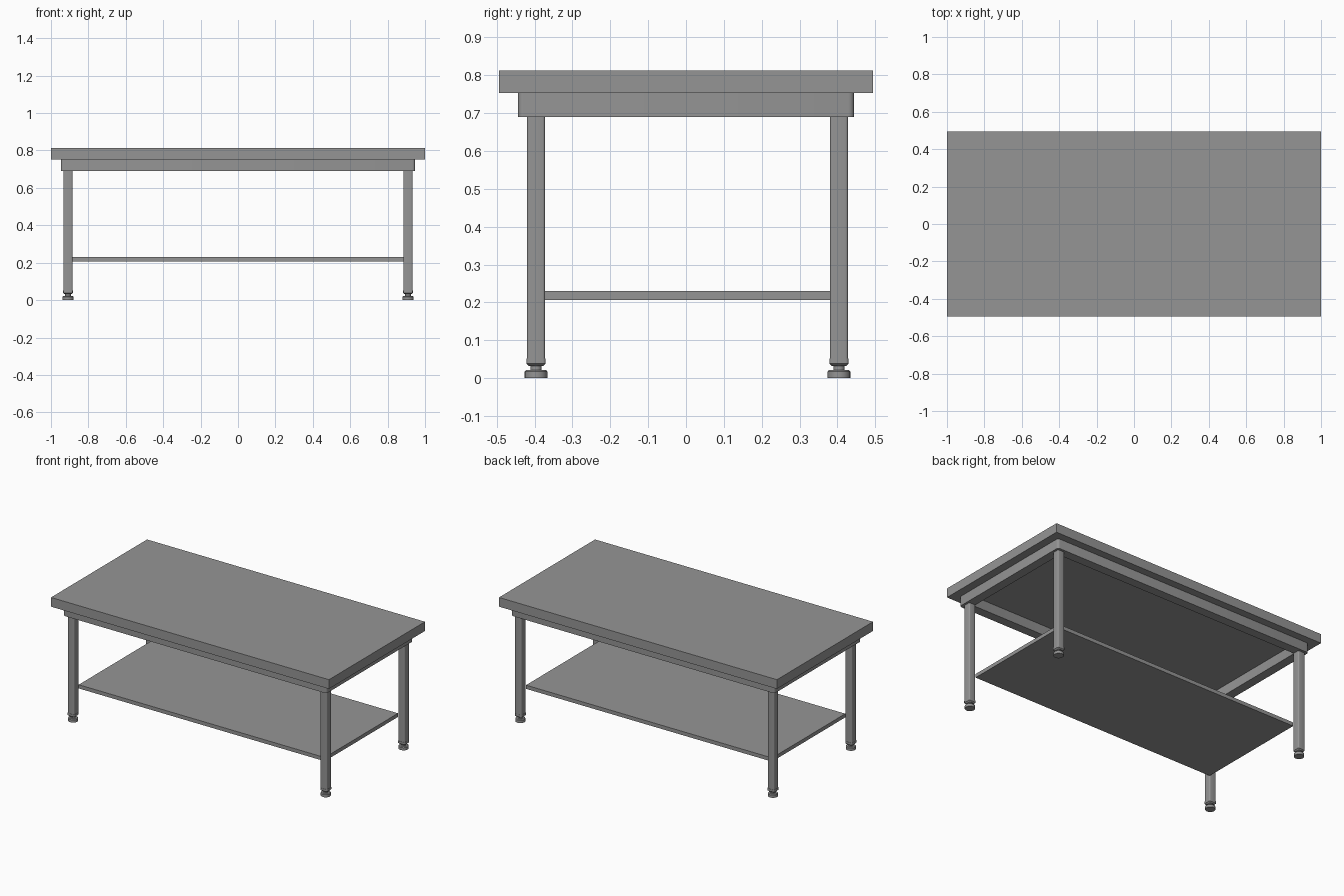
import bpy, bmesh, math

if "Cube" in bpy.data.objects:
    bpy.data.objects.remove(bpy.data.objects["Cube"])

LEG_X, LEG_Y, Y_SHIFT = 0.909, 0.4, 0.004

# Dark steel grey for every part
steel = bpy.data.materials.new("dark_steel")
steel.diffuse_color = (0.3, 0.3, 0.3, 1)
steel.use_nodes = True
steel.node_tree.nodes["Principled BSDF"].inputs["Base Color"].default_value = steel.diffuse_color


def finish(bm, name, smooth=False):
    bmesh.ops.recalc_face_normals(bm, faces=bm.faces[:])
    me = bpy.data.meshes.new(name)
    bm.to_mesh(me)
    bm.free()
    me.materials.append(steel)
    ob = bpy.data.objects.new(name, me)
    bpy.context.collection.objects.link(ob)
    if smooth:
        bpy.ops.object.select_all(action='DESELECT')
        ob.select_set(True)
        bpy.context.view_layer.objects.active = ob
        bpy.ops.object.shade_smooth_by_angle(angle=math.radians(35))
    return ob


def rounded_rect(hx, hy, r, seg=4):
    """Outline of a rectangle with rounded corners."""
    pts = []
    for i, (sx, sy) in enumerate([(1, 1), (-1, 1), (-1, -1), (1, -1)]):
        for k in range(seg + 1):
            a = math.pi / 2 * (i + k / seg)
            pts.append((sx * (hx - r) + r * math.cos(a),
                        sy * (hy - r) + r * math.sin(a)))
    return pts


def loft(bm, sections, cx=0, cy=0, caps=True, closed=False):
    """Skin a list of (outline, z) sections with equal point counts."""
    rings = [[bm.verts.new((cx + x, cy + y, z)) for x, y in o] for o, z in sections]
    n = len(rings[0])
    pairs = list(zip(rings, rings[1:])) + ([(rings[-1], rings[0])] if closed else [])
    for a, b in pairs:
        for i in range(n):
            j = (i + 1) % n
            bm.faces.new((a[i], a[j], b[j], b[i]))
    if caps:
        bm.faces.new(rings[0])
        bm.faces.new(rings[-1])


def slab(name, x, y0, y1, z0, z1):
    bm = bmesh.new()
    o = [(x, y0), (x, y1), (-x, y1), (-x, y0)]
    loft(bm, [(o, z0), (o, z1)])
    return finish(bm, name)


def circle(r, n=24):
    return [(r * math.cos(2 * math.pi * i / n), r * math.sin(2 * math.pi * i / n))
            for i in range(n)]


# Worktop and lower shelf
slab("worktop", 1.0, -0.4935, 0.4935, 0.753, 0.813)
slab("lower_shelf", 0.885, -0.373, 0.380, 0.206, 0.230)

# Apron: open frame under the worktop, rounded outer corners
bm = bmesh.new()
outer = rounded_rect(0.947, 0.444, 0.015)
inner = rounded_rect(0.888, 0.3845, 0.002)
loft(bm, [(outer, 0.753), (outer, 0.690), (inner, 0.690), (inner, 0.753)],
     caps=False, closed=True)
finish(bm, "apron_frame", True)

# Legs, end collars and levelling feet at the four corners
for fx, xn in ((-1, "left"), (1, "right")):
    for fy, yn in ((-1, "front"), (1, "back")):
        cx, cy = fx * LEG_X, fy * LEG_Y + Y_SHIFT
        tag = f"{yn}_{xn}"

        bm = bmesh.new()
        tube = rounded_rect(0.024, 0.024, 0.007)
        loft(bm, [(tube, 0.045), (tube, 0.690)], cx, cy)
        finish(bm, tag + "_leg", True)

        bm = bmesh.new()
        cap = rounded_rect(0.0255, 0.0255, 0.008)
        tip = rounded_rect(0.019, 0.019, 0.007)
        loft(bm, [(tip, 0.032), (cap, 0.038), (cap, 0.052)], cx, cy)
        finish(bm, tag + "_leg_collar", True)

        bm = bmesh.new()
        foot = [(0.030, 0.0), (0.030, 0.017), (0.026, 0.022),
                (0.015, 0.022), (0.015, 0.034)]
        loft(bm, [(circle(r), z) for r, z in foot], cx, cy)
        finish(bm, tag + "_levelling_foot", True)
